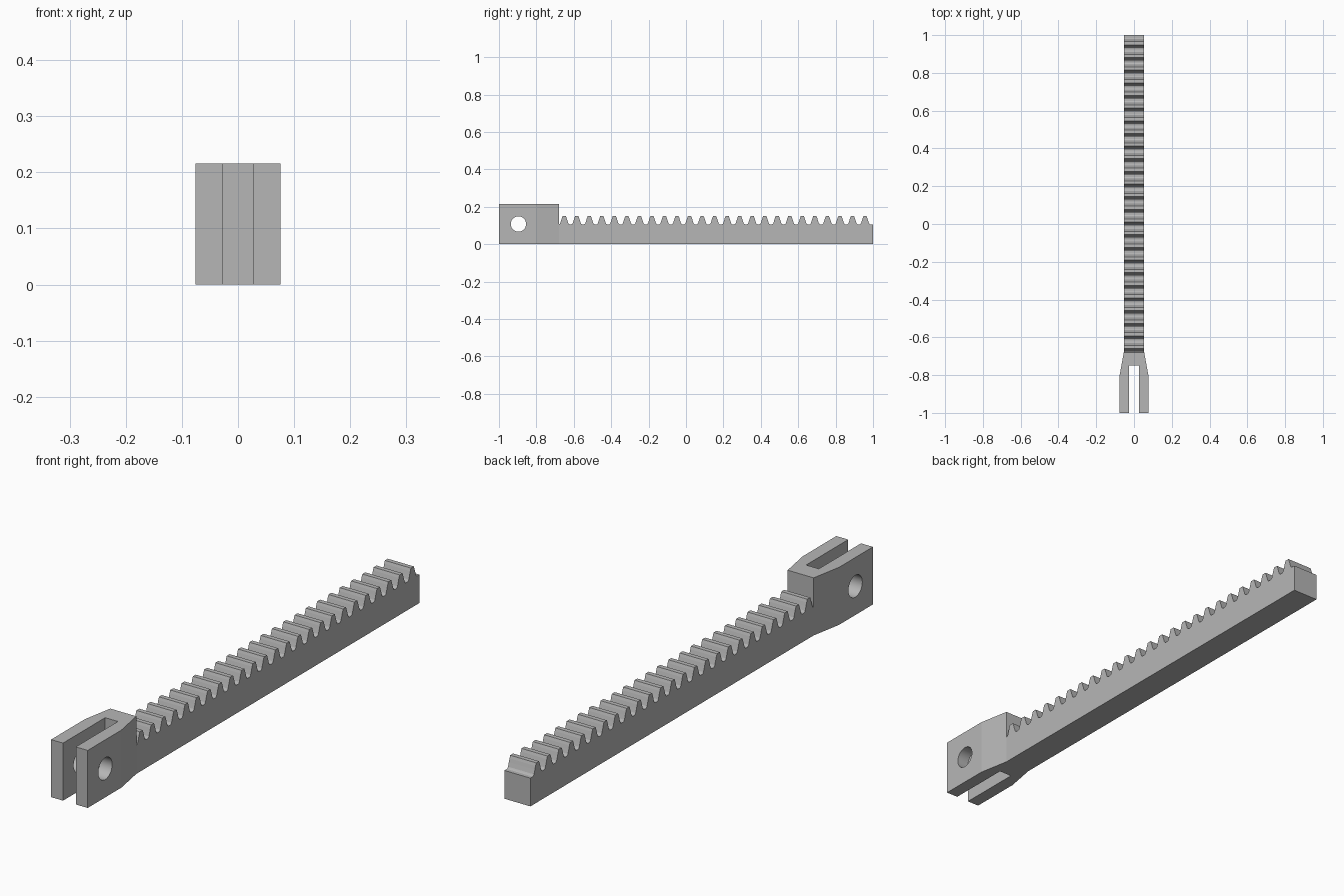
import bpy
import bmesh
import math
from mathutils import Vector

cube = bpy.data.objects.get("Cube")
if cube:
    bpy.data.objects.remove(cube, do_unlink=True)

steel = bpy.data.materials.new("grey_steel")
steel.use_nodes = True
GREY = (0.47, 0.47, 0.47, 1)
steel.diffuse_color = GREY
steel.node_tree.nodes["Principled BSDF"].inputs["Base Color"].default_value = GREY


def extrude_outline(name, points, offset):
    """Prism made by sweeping a closed outline along an offset."""
    bm = bmesh.new()
    face = bm.faces.new([bm.verts.new(p) for p in points])
    swept = bmesh.ops.extrude_face_region(bm, geom=[face])
    verts = [g for g in swept["geom"] if isinstance(g, bmesh.types.BMVert)]
    bmesh.ops.translate(bm, verts=verts, vec=Vector(offset))
    bmesh.ops.recalc_face_normals(bm, faces=bm.faces)
    mesh = bpy.data.meshes.new(name)
    bm.to_mesh(mesh)
    bm.free()
    mesh.materials.append(steel)
    obj = bpy.data.objects.new(name, mesh)
    bpy.context.collection.objects.link(obj)
    return obj


# Dimensions shared by the parts
JOINT_Y, END_Y = -0.68, 1.0
BAR_HALF = 0.054
TEETH, PITCH, FIRST_Y = 25, 0.067, -0.651
FORK_HALF, SLOT_HALF, FORK_TOP = 0.076, 0.0265, 0.216

# Toothed bar: half a tooth from root to tip, mirrored and repeated
half_tooth = [(0.0285, 0.106), (0.0245, 0.108), (0.0215, 0.112),
              (0.0165, 0.127), (0.0125, 0.140), (0.0085, 0.150)]
tooth = [(-y, z) for y, z in half_tooth] + half_tooth[::-1]
root_z = half_tooth[0][1]
profile = [(JOINT_Y, 0), (JOINT_Y, root_z)]
for i in range(TEETH):
    profile += [(FIRST_Y + i * PITCH + y, z) for y, z in tooth]
profile += [(END_Y, root_z), (END_Y, 0)]
rack = extrude_outline("toothed_bar", [(-BAR_HALF, y, z) for y, z in profile],
                       (2 * BAR_HALF, 0, 0))

# Fork: half plan outline mirrored across the slot
half_plan = [(BAR_HALF, JOINT_Y), (FORK_HALF, -0.80), (FORK_HALF, -1.0),
             (SLOT_HALF, -1.0), (SLOT_HALF, -0.75)]
plan = half_plan + [(-x, y) for x, y in reversed(half_plan)]
fork = extrude_outline("clevis_fork", [(x, y, 0) for x, y in plan], (0, 0, FORK_TOP))

# Pin hole through both prongs
bpy.ops.mesh.primitive_cylinder_add(vertices=48, radius=0.041, depth=0.4,
                                    location=(0, -0.896, 0.108),
                                    rotation=(0, math.pi / 2, 0))
cutter = bpy.context.object
cutter.name = "pin_hole_cutter"
cutter.data.materials.append(steel)
cutter.hide_render = True
hole = fork.modifiers.new("pin_hole", "BOOLEAN")
hole.operation = "DIFFERENCE"
hole.solver = "EXACT"
hole.object = cutter
bpy.ops.object.select_all(action="DESELECT")
fork.select_set(True)
bpy.context.view_layer.objects.active = fork
bpy.ops.object.modifier_apply(modifier=hole.name)
bpy.data.objects.remove(cutter, do_unlink=True)

# Smooth the hole wall only; flat faces stay crisp
bpy.ops.object.shade_smooth_by_angle(angle=math.radians(10))
